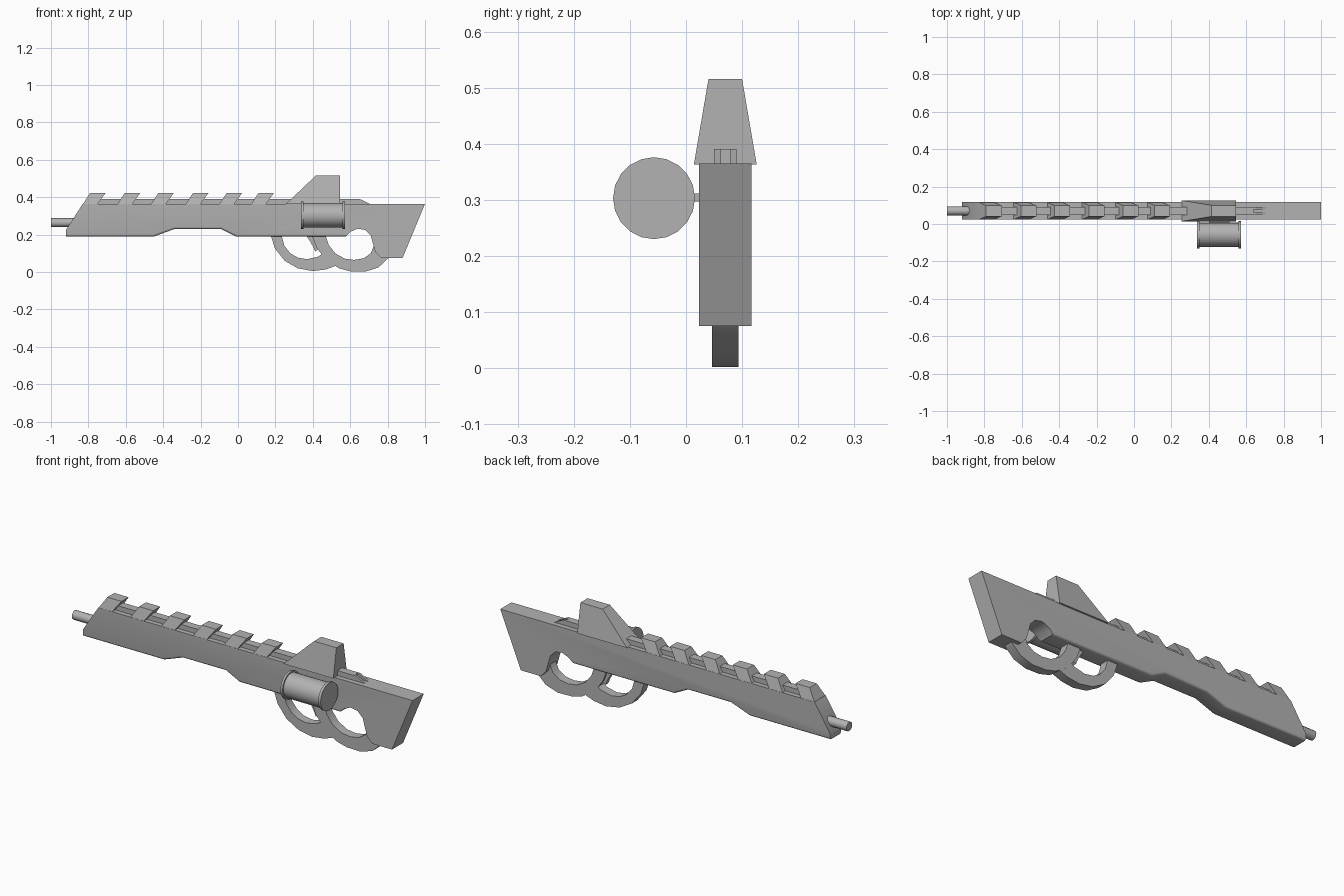
import bpy, bmesh, math

if "Cube" in bpy.data.objects:
    bpy.data.objects.remove(bpy.data.objects["Cube"])

YC = 0.07  # centre plane of the main body

# Dark gunmetal grey
grey = bpy.data.materials.new("dark_grey")
grey.diffuse_color = (0.45, 0.45, 0.45, 1.0)
grey.use_nodes = True
grey.node_tree.nodes["Principled BSDF"].inputs["Base Color"].default_value = grey.diffuse_color


def finish(name, bm):
    me = bpy.data.meshes.new(name)
    bm.to_mesh(me)
    bm.free()
    me.materials.append(grey)
    ob = bpy.data.objects.new(name, me)
    bpy.context.collection.objects.link(ob)
    return ob


def prism(name, pts, width, y=YC, chamfer=None):
    """Extrude an x,z profile along y; width is a number or a function of z giving half width."""
    half = width if callable(width) else (lambda z: width)
    bm = bmesh.new()
    a = [bm.verts.new((x, y - half(z), z)) for x, z in pts]
    b = [bm.verts.new((x, y + half(z), z)) for x, z in pts]
    bm.faces.new(a)
    bm.faces.new(b[::-1])
    n = len(pts)
    for i in range(n):
        j = (i + 1) % n
        bm.faces.new((a[i], b[i], b[j], a[j]))
    bmesh.ops.recalc_face_normals(bm, faces=bm.faces)
    if chamfer:
        edges = [e for e in bm.edges if chamfer(e)]
        bmesh.ops.bevel(bm, geom=edges, offset=0.012, segments=4, profile=0.5, affect='EDGES')
    return finish(name, bm)


def loop_band(name, outer, inner, half):
    """Curved strip between two matching x,z outlines, built from quads."""
    bm = bmesh.new()
    rows = [[bm.verts.new((x, YC + s * half, z)) for (x, z), s in
             ((o, -1), (i, -1), (i, 1), (o, 1))] for o, i in zip(outer, inner)]
    for p, q in zip(rows, rows[1:]):
        for i in range(4):
            j = (i + 1) % 4
            bm.faces.new((p[i], p[j], q[j], q[i]))
    bm.faces.new(rows[0])
    bm.faces.new(rows[-1])
    bmesh.ops.recalc_face_normals(bm, faces=bm.faces)
    return finish(name, bm)


def lathe_x(name, profile, y, z, sides):
    """Spin an (x, radius) profile around an axis along x."""
    bm = bmesh.new()
    rings = [[bm.verts.new((x, y + r * math.cos(2 * math.pi * i / sides),
                            z + r * math.sin(2 * math.pi * i / sides)))
              for i in range(sides)] for x, r in profile]
    for p, q in zip(rings, rings[1:]):
        for i in range(sides):
            j = (i + 1) % sides
            bm.faces.new((p[i], p[j], q[j], q[i]))
    bm.faces.new(rings[0])
    bm.faces.new(rings[-1])
    bmesh.ops.recalc_face_normals(bm, faces=bm.faces)
    return finish(name, bm)


def lower_edge(e):
    p, q = e.verts[0].co, e.verts[1].co
    return max(p.z, q.z) < 0.24 and max(p.x, q.x) < 0.58 and \
        abs(p.y - q.y) < 1e-5 and abs(p.x - q.x) > 0.01


# Main body with stock; the curve is the top of the grip hole
body = [(-0.92, 0.225), (-0.92, 0.19), (-0.45, 0.19), (-0.34, 0.23), (-0.09, 0.23),
        (-0.01, 0.19), (0.575, 0.19), (0.60, 0.215), (0.64, 0.232), (0.68, 0.225),
        (0.71, 0.195), (0.722, 0.15), (0.735, 0.105), (0.765, 0.075), (0.88, 0.075),
        (1.0, 0.365), (-0.83, 0.365)]
prism("body", body, 0.0465, chamfer=lower_edge)

# Slanted teeth and the narrow rail between them
tooth_half = lambda z: 0.0455 - (z - 0.365) * 0.28
for i, x in enumerate([-0.79, -0.605, -0.425, -0.24, -0.06, 0.11]):
    prism(f"rail_tooth_{i + 1}", [(x - 0.04, 0.362), (x + 0.038, 0.362),
                                  (x + 0.083, 0.424), (x, 0.424)], tooth_half)
prism("rail", [(-0.80, 0.36), (0.30, 0.36), (0.30, 0.391), (-0.79, 0.391)], 0.021)
prism("rear_rail", [(0.53, 0.36), (0.64, 0.36), (0.64, 0.391), (0.53, 0.391)], 0.02)
for s, side in ((-1, "right"), (1, "left")):
    prism(f"rear_rail_prong_{side}", [(0.64, 0.36), (0.71, 0.362), (0.65, 0.391), (0.64, 0.391)],
          0.006, YC + s * 0.014)

# Tapered sight block
prism("sight_block", [(0.255, 0.363), (0.545, 0.363), (0.545, 0.515), (0.415, 0.515)],
      lambda z: 0.056 - (z - 0.363) * 0.171)

# Barrel tip
lathe_x("barrel", [(-1.0, 0.024), (-0.80, 0.024)], YC, 0.264, 12)

# Trigger guard and grip loop
guard_out = [(0.175, 0.195), (0.198, 0.125), (0.25, 0.06), (0.32, 0.02), (0.40, 0.005),
             (0.47, 0.014), (0.54, 0.04)]
guard_in = [(0.233, 0.195), (0.248, 0.14), (0.28, 0.1), (0.32, 0.077), (0.37, 0.069),
            (0.43, 0.083), (0.475, 0.115)]
loop_band("trigger_guard", guard_out, guard_in, 0.0235)

grip_out = [(0.395, 0.195), (0.42, 0.13), (0.47, 0.065), (0.54, 0.02), (0.60, 0.004),
            (0.68, 0.002), (0.75, 0.024), (0.81, 0.08)]
grip_in = [(0.468, 0.195), (0.485, 0.145), (0.52, 0.1), (0.57, 0.072), (0.62, 0.065),
           (0.67, 0.073), (0.71, 0.1), (0.73, 0.15)]
loop_band("grip_loop", grip_out, grip_in, 0.024)

# Trigger
prism("trigger", [(0.365, 0.195), (0.385, 0.165), (0.402, 0.135), (0.412, 0.11),
                  (0.435, 0.125), (0.425, 0.155), (0.42, 0.195)], 0.012)

# Side canister with end flanges, and its mount
lathe_x("side_canister", [(0.338, 0.073), (0.35, 0.073), (0.35, 0.065), (0.558, 0.065),
                          (0.558, 0.073), (0.572, 0.073)], -0.057, 0.303, 20)
prism("canister_mount", [(0.40, 0.297), (0.51, 0.297), (0.51, 0.311), (0.40, 0.311)], 0.025, 0.015)

# Smooth the rounded parts, keeping corners sharp
smooth = ("body", "barrel", "side_canister", "trigger_guard", "grip_loop")
for ob in bpy.context.scene.objects:
    ob.select_set(ob.name in smooth)
bpy.context.view_layer.objects.active = bpy.data.objects["body"]
bpy.ops.object.shade_smooth_by_angle(angle=math.radians(35))
